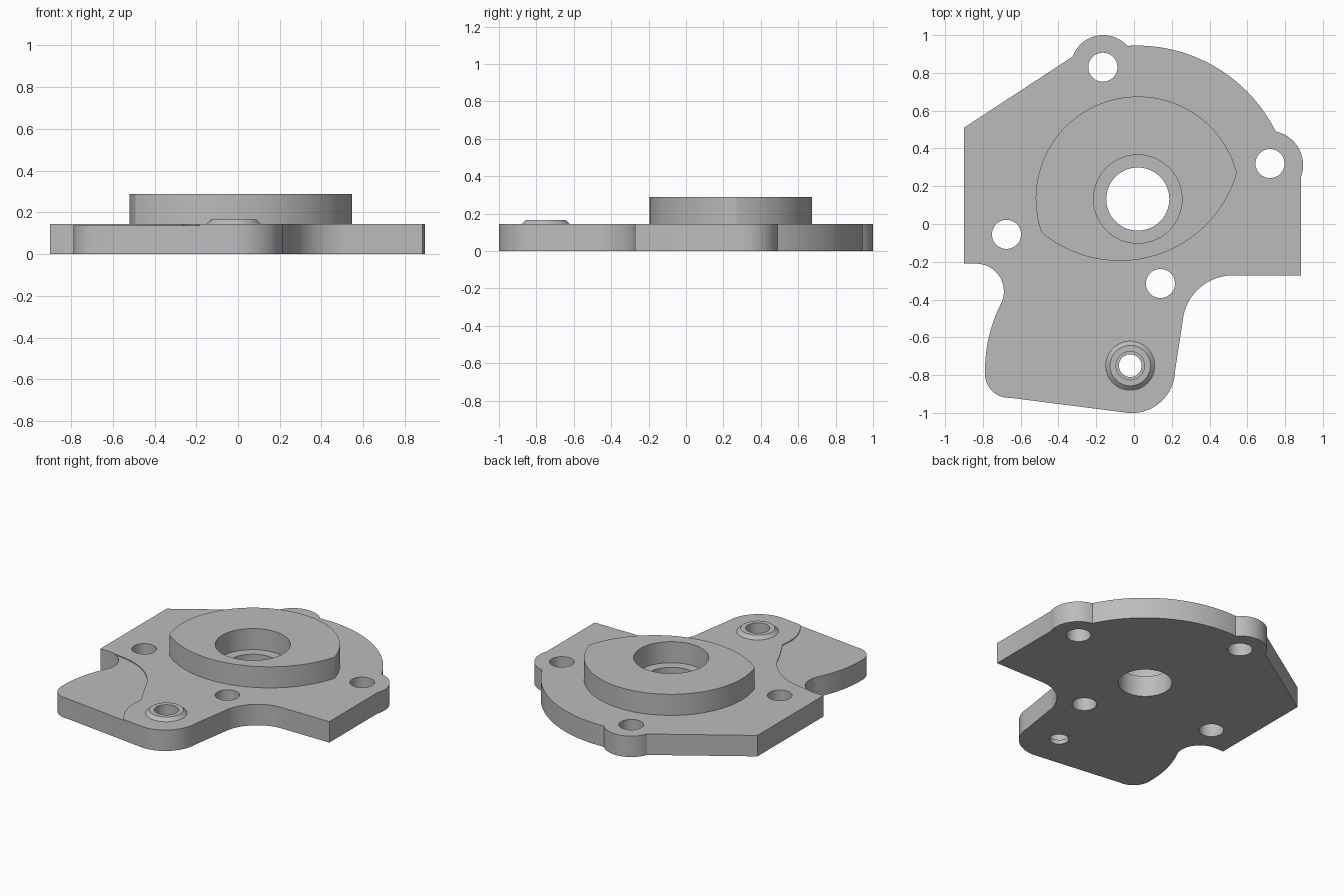
import bpy, bmesh, math
from mathutils import Vector

old = bpy.data.objects.get("Cube")
if old:
    bpy.data.objects.remove(old, do_unlink=True)

grey = bpy.data.materials.new("machined grey")
grey.use_nodes = True
grey.diffuse_color = (0.5, 0.5, 0.5, 1)
grey.node_tree.nodes["Principled BSDF"].inputs["Base Color"].default_value = (0.5, 0.5, 0.5, 1)

TOP, RIM, BOSS = 0.144, 0.289, 0.166


def arc(a, m, b, n=20):
    """Points of the arc from a through m to b."""
    a, m, b = Vector(a), Vector(m), Vector(b)
    u, v = m - a, b - a
    d = 2 * (u.x * v.y - u.y * v.x)
    c = a + Vector((v.y * u.dot(u) - u.y * v.dot(v), u.x * v.dot(v) - v.x * u.dot(u))) / d
    start = math.atan2(a.y - c.y, a.x - c.x)
    end = math.atan2(b.y - c.y, b.x - c.x)
    sweep = (end - start) % math.tau
    if d < 0:
        sweep -= math.tau
    r = (a - c).length
    return [(c.x + r * math.cos(start + sweep * i / n),
             c.y + r * math.sin(start + sweep * i / n)) for i in range(n + 1)]


def circle(x, y, r, n=48):
    return [(x + r * math.cos(math.tau * i / n), y + r * math.sin(math.tau * i / n)) for i in range(n)]


def finish(name, bm):
    bmesh.ops.recalc_face_normals(bm, faces=bm.faces)
    mesh = bpy.data.meshes.new(name)
    bm.to_mesh(mesh)
    bm.free()
    mesh.materials.append(grey)
    ob = bpy.data.objects.new(name, mesh)
    bpy.context.collection.objects.link(ob)
    return ob


def slab(name, loops, z0, z1):
    """Extrude an outline (first loop) with holes (other loops)."""
    bm = bmesh.new()
    edges = []
    for loop in loops:
        vs = [bm.verts.new((x, y, z0)) for x, y in loop]
        edges += [bm.edges.new((vs[i - 1], vs[i])) for i in range(len(vs))]
    bmesh.ops.triangle_fill(bm, edges=edges, use_beauty=True, use_dissolve=False, normal=(0, 0, 1))
    out = bmesh.ops.extrude_face_region(bm, geom=bm.faces[:], use_keep_orig=True)
    top = [g for g in out["geom"] if isinstance(g, bmesh.types.BMVert)]
    bmesh.ops.translate(bm, verts=top, vec=(0, 0, z1 - z0))
    return finish(name, bm)


def ring(name, x, y, profile, n=48):
    """Lathe a closed (radius, height) profile."""
    bm = bmesh.new()
    rows = [[bm.verts.new((px, py, z)) for px, py in circle(x, y, r, n)] for r, z in profile]
    for j in range(len(rows)):
        for i in range(n):
            bm.faces.new((rows[j - 1][i - 1], rows[j - 1][i], rows[j][i], rows[j][i - 1]))
    return finish(name, bm)


def cut(ob, cutter):
    cutter.hide_render = True
    mod = ob.modifiers.new("cut", "BOOLEAN")
    mod.operation, mod.solver, mod.object = "DIFFERENCE", "EXACT", cutter
    bpy.context.view_layer.objects.active = ob
    bpy.ops.object.modifier_apply(modifier=mod.name)
    bpy.data.objects.remove(cutter, do_unlink=True)


# Base plate outline, counter-clockwise from the upper left corner
outline = [(-0.9, 0.51), (-0.9, -0.21)]
outline += arc((-0.83, -0.21), (-0.735, -0.25), (-0.706, -0.426))
outline += arc((-0.706, -0.426), (-0.764, -0.58), (-0.788, -0.75))[1:]
outline += arc((-0.788, -0.78), (-0.755, -0.88), (-0.655, -0.92))
outline += arc((-0.03, -1.0), (0.157, -0.927), (0.217, -0.78))
outline += arc((0.257, -0.52), (0.335, -0.35), (0.53, -0.272))
outline += [(0.885, -0.272)]
outline += arc((0.885, 0.25), (0.869, 0.406), (0.75, 0.49))
outline += arc((0.75, 0.49), (0.45, 0.82), (-0.035, 0.943), 40)[1:]
outline += arc((-0.035, 0.943), (-0.165, 1.0), (-0.325, 0.886))[1:]

# Bolt holes, centre bore and boss hole
BORE, PIN = (0.02, 0.132), (-0.02, -0.75)
bolts = [(-0.165, 0.83), (0.72, 0.32), (-0.675, -0.055), (0.14, -0.315)]
holes = [circle(x, y, 0.077) for x, y in bolts] + [circle(*BORE, 0.167, 64), circle(*PIN, 0.06)]
plate = slab("base_plate", [outline] + holes, 0, TOP)

# Wider upper part of the boss hole
cut(plate, slab("boss_hole_cutter", [circle(*PIN, 0.075)], 0.03, 0.3))

# Shallow step that lowers the foot
step = arc((-0.13, -1.03), (-0.255, -0.84), (-0.26, -0.68))
step += arc((-0.34, -0.53), (-0.47, -0.34), (-0.69, -0.235))
step += [(-0.83, -0.212), (-1.1, -0.212), (-1.1, -1.1), (-0.13, -1.1)]
cut(plate, slab("foot_step_cutter", [step], TOP - 0.006, 0.3))

# Raised pad with its wide bore
tip, heel = (0.545, 0.27), (-0.49, -0.045)
pad = arc(tip, (0.02, 0.675), heel, 64) + arc(heel, (-0.08, -0.195), tip, 40)[1:-1]
raised = slab("raised_pad", [pad, circle(*BORE, 0.234, 64)], TOP, RIM)

# Chamfered boss ring around the pin hole
boss = ring("boss_ring", *PIN, [(0.075, TOP), (0.13, TOP), (0.107, BOSS), (0.075, BOSS)])

for ob in (plate, raised, boss):
    bpy.ops.object.select_all(action="DESELECT")
    ob.select_set(True)
    bpy.context.view_layer.objects.active = ob
    bpy.ops.object.shade_smooth_by_angle(angle=math.radians(25))
